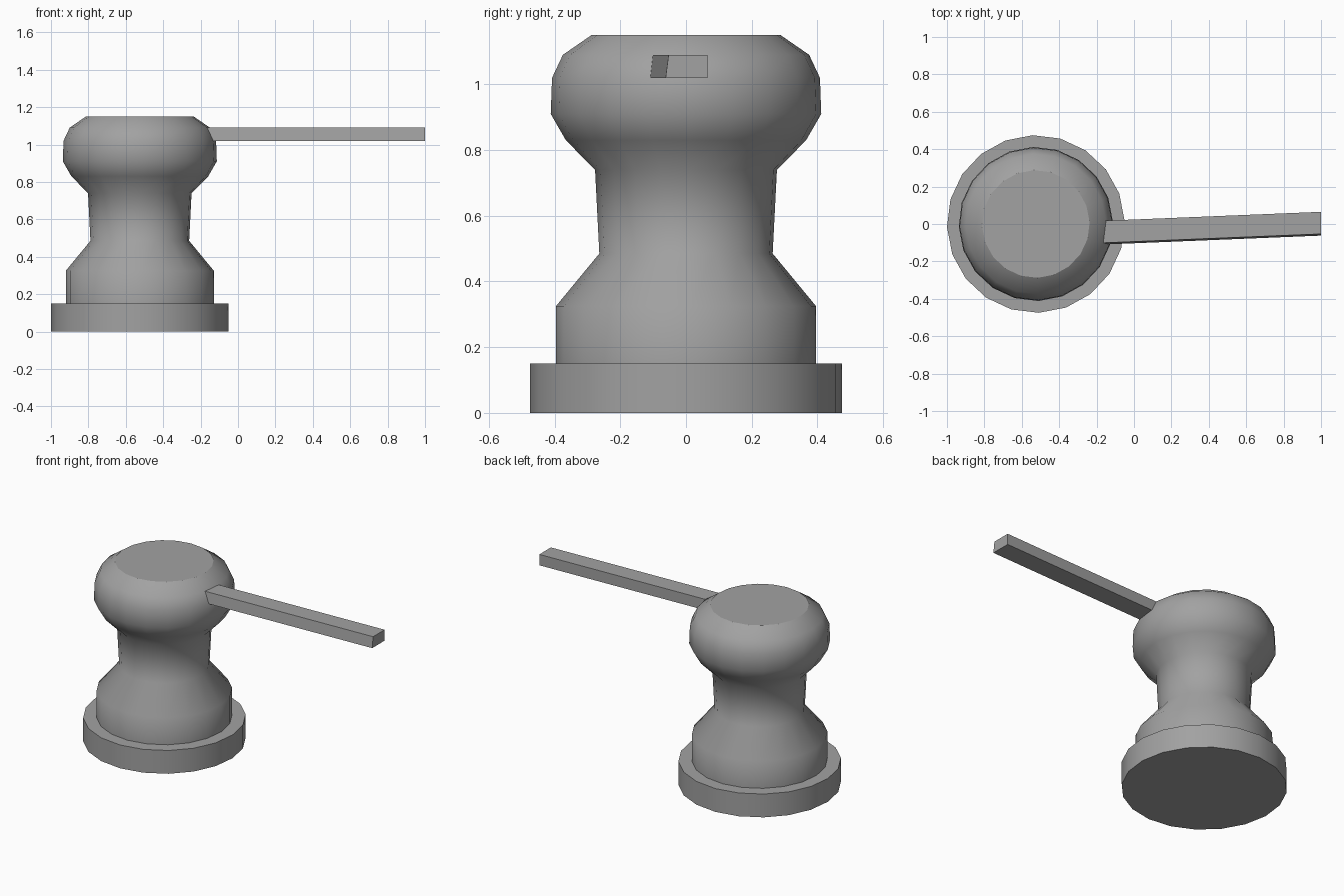
import bpy, bmesh
from math import cos, sin, radians, tau

if "Cube" in bpy.data.objects:
    bpy.data.objects.remove(bpy.data.objects["Cube"])

SIDES = 20
CENTRE_X = -0.525

grey = bpy.data.materials.new("plain_grey")
grey.use_nodes = True
grey.diffuse_color = (0.36, 0.36, 0.36, 1)
grey.node_tree.nodes["Principled BSDF"].inputs["Base Color"].default_value = grey.diffuse_color


def finish(bm, name):
    bmesh.ops.recalc_face_normals(bm, faces=bm.faces)
    mesh = bpy.data.meshes.new(name)
    bm.to_mesh(mesh)
    bm.free()
    mesh.materials.append(grey)
    obj = bpy.data.objects.new(name, mesh)
    bpy.context.collection.objects.link(obj)
    return obj


def turned(name, profile):
    """Closed turned solid from (radius, height) points: smooth wall, flat caps."""
    bm = bmesh.new()
    rings = []
    for r, z in profile:
        angles = [radians(2) + tau * i / SIDES for i in range(SIDES)]
        rings.append([bm.verts.new((CENTRE_X + r * cos(a), r * sin(a), z)) for a in angles])
    for low, high in zip(rings, rings[1:]):
        for i in range(SIDES):
            j = (i + 1) % SIDES
            bm.faces.new((low[i], low[j], high[j], high[i])).smooth = True
    for ring in (rings[0], rings[-1]):
        cap = bm.faces.new(ring)
        for e in cap.edges:
            e.smooth = False
    return finish(bm, name)


# Round foot plate
turned("base_plate", [(0.475, 0), (0.475, 0.15)])

# Waisted post with a bulging head
turned("post_and_head", [
    (0.396, 0.14), (0.396, 0.325), (0.264, 0.485), (0.277, 0.74), (0.366, 0.83),
    (0.412, 0.91), (0.408, 1.02), (0.375, 1.09), (0.288, 1.15)])

# Straight bar leaving the head, its front side leaning slightly outward at the bottom
bm = bmesh.new()
section = [(-0.062, 1.02), (0.065, 1.02), (0.065, 1.09), (-0.053, 1.09)]
ends = []
for x in (-0.25, 1.0):
    drift = (x - 1.0) * 0.041
    ends.append([bm.verts.new((x, y + drift, z)) for y, z in section])
for i in range(4):
    j = (i + 1) % 4
    bm.faces.new((ends[0][i], ends[0][j], ends[1][j], ends[1][i]))
for end in ends:
    bm.faces.new(end)
finish(bm, "side_bar")
